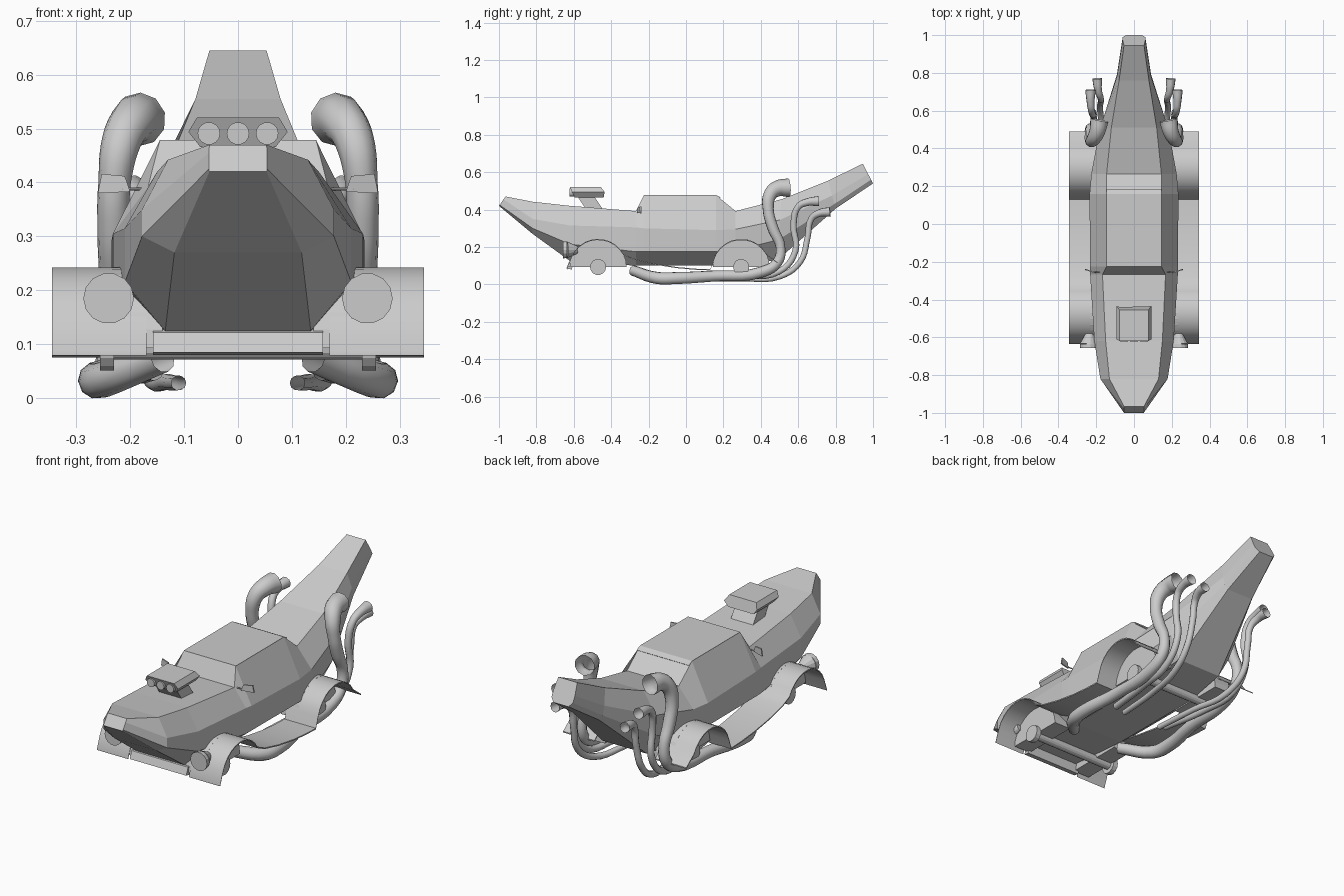
import bpy, bmesh, math
from mathutils import Vector

if "Cube" in bpy.data.objects:
    bpy.data.objects.remove(bpy.data.objects["Cube"])


def smooth(ob, angle):
    bpy.ops.object.select_all(action='DESELECT')
    ob.select_set(True)
    bpy.context.view_layer.objects.active = ob
    bpy.ops.object.shade_smooth_by_angle(angle=math.radians(angle))


def mesh(name, verts, faces):
    me = bpy.data.meshes.new(name)
    me.from_pydata(verts, [], faces)
    bm = bmesh.new()
    bm.from_mesh(me)
    bmesh.ops.recalc_face_normals(bm, faces=bm.faces)
    bm.to_mesh(me)
    bm.free()
    ob = bpy.data.objects.new(name, me)
    bpy.context.collection.objects.link(ob)
    return ob


def loft(name, rings):
    """Skin equal-sized rings of points and cap both ends."""
    n = len(rings[0])
    verts = [p for r in rings for p in r]
    faces = [(i * n + j, i * n + (j + 1) % n, (i + 1) * n + (j + 1) % n, (i + 1) * n + j)
             for i in range(len(rings) - 1) for j in range(n)]
    faces += [tuple(range(n)), tuple(range(len(verts) - n, len(verts)))]
    return mesh(name, verts, faces)


def disc(name, p0, p1, r0, r1, n=14):
    """Cylinder or cone between two points."""
    a, b = Vector(p0), Vector(p1)
    q = (b - a).to_track_quat('Z', 'Y')
    ring = lambda c, r: [c + q @ Vector((r * math.cos(t * math.tau / n), r * math.sin(t * math.tau / n), 0))
                         for t in range(n)]
    return loft(name, [ring(a, r0), ring(b, r1)])


def side_prism(name, prof, x0, x1):
    """Extrude a (y, z) profile across x."""
    return loft(name, [[(x, y, z) for y, z in prof] for x in (x0, x1)])


def pipe(name, pts, side):
    """Open smooth tube through points (x, y, z, radius)."""
    cu = bpy.data.curves.new(name, 'CURVE')
    cu.dimensions = '3D'
    cu.bevel_depth = 1.0
    cu.bevel_resolution = 3
    cu.resolution_u = 5
    sp = cu.splines.new('BEZIER')
    sp.bezier_points.add(len(pts) - 1)
    for bp, (x, y, z, r) in zip(sp.bezier_points, pts):
        bp.co = (side * x, y, z)
        bp.radius = r
        bp.handle_left_type = bp.handle_right_type = 'AUTO'
    ob = bpy.data.objects.new(name, cu)
    bpy.context.collection.objects.link(ob)
    bpy.ops.object.select_all(action='DESELECT')
    ob.select_set(True)
    bpy.context.view_layer.objects.active = ob
    bpy.ops.object.convert(target='MESH')
    smooth(bpy.context.view_layer.objects.active, 50)


# Hull with cabin: y top, z top, half top, y bottom, z bottom, half bottom, half width, z shoulder, z lower
sections = [
    (-.965, .47, .053, -1.0, .42, .053, .054, .455, .425),
    (-.82, .442, .13, -.82, .27, .118, .178, .35, .3),
    (-.62, .42, .15, -.62, .125, .135, .21, .315, .215),
    (-.268, .392, .167, -.268, .1, .14, .232, .305, .175),
    (-.225, .478, .145, -.225, .1, .14, .233, .30, .175),
    (.16, .478, .145, .16, .1, .14, .235, .29, .175),
    (.265, .392, .145, .265, .1, .14, .226, .295, .18),
    (.51, .455, .12, .49, .13, .125, .182, .345, .24),
    (.76, .555, .079, .8, .405, .075, .09, .475, .43),
    (.945, .645, .053, 1.0, .54, .042, .06, .59, .56),
]
rings = []
for yt, zt, a, yb, zb, b, w, zs, zl in sections:
    half = [(a, zt), (w, zs), (w, zl), (b, zb)]
    outline = half + [(-x, z) for x, z in reversed(half)]
    rings.append([(x, yt + (yb - yt) * (zt - z) / (zt - zb), z) for x, z in outline])
loft("hull", rings)

# Roof panel with short rear overhang
side_prism("roof", [(-.225, .474), (-.225, .479), (.16, .479), (.185, .466), (.18, .462), (.155, .474)], -.146, .146)

# Hood scoop with three intake rings
hexa = [(.07, .466), (.092, .494), (.076, .521), (-.076, .521), (-.092, .494), (-.07, .466)]
front_y = [-.595, -.61, -.62, -.62, -.61, -.595]
back_y = [-.44, -.435, -.455, -.455, -.435, -.44]
loft("scoop", [[(x, y, z) for (x, z), y in zip(hexa, ys)] for ys in (front_y, back_y)])
side_prism("scoop_stalk", [(-.58, .47), (-.49, .47), (-.44, .395), (-.53, .395)], -.062, .062)
for x in (-.054, 0, .054):
    disc("scoop_intake", (x, -.622, .491), (x, -.59, .491), .021, .021)

# Front bumper
side_prism("bumper", [(-.6, .132), (-.625, .122), (-.64, .085), (-.61, .08)], -.158, .158)

# Axles
for y in (-.47, .295):
    disc("axle", (-.24, y, .093), (.24, y, .093), .022, .022)


def arch(y, a0, a1, n):
    """Arc of points over a wheel centre, angles from a0 to a1 degrees."""
    return [(y + .152 * math.cos(math.radians(a0 + (a1 - a0) * i / n)),
             .094 + .149 * math.sin(math.radians(a0 + (a1 - a0) * i / n))) for i in range(n + 1)]


fender = ([(-.635, .085)] + arch(-.47, 160, 28, 10) + [(-.28, .138), (-.17, .112), (-.05, .093), (.05, .084), (.13, .081)]
          + arch(.295, 165, 28, 10) + [(.49, .118)])
big = [(.14, -.285, .075, .028), (.25, -.15, .034, .033), (.264, -.05, .034, .033), (.24, .15, .045, .03),
       (.235, .4, .065, .03), (.233, .49, .12, .028), (.231, .505, .2, .026), (.231, .465, .3, .03),
       (.229, .44, .4, .03), (.215, .45, .48, .037), (.195, .49, .513, .043), (.183, .55, .517, .05)]
mid = [(.155, .05, .05, .017), (.19, .3, .045, .017), (.21, .5, .07, .017), (.215, .585, .18, .017),
       (.215, .575, .32, .017), (.225, .6, .415, .018), (.23, .65, .44, .021), (.23, .71, .445, .028)]
inner = [(.11, .06, .028, .014), (.13, .3, .03, .015), (.165, .5, .042, .016), (.18, .61, .12, .016),
         (.175, .65, .25, .016), (.178, .67, .35, .017), (.19, .71, .38, .02), (.195, .77, .388, .026)]

for s in (-1, 1):
    # Fender strip and running board
    strip = side_prism("fender", fender + [(y, z - .006) for y, z in reversed(fender)], s * .17, s * .345)
    smooth(strip, 30)
    for y in (-.47, .295):
        # Wheel well wall and hub
        side_prism("wheel_well", arch(y, 0, 180, 14), s * .14, s * .234)
        disc("hub", (s * .23, y, .093), (s * .256, y, .093), .043, .043)
    # Headlight
    disc("headlight", (s * .24, -.657, .185), (s * .24, -.635, .185), .047, .045)
    disc("headlight_shell", (s * .24, -.635, .185), (s * .235, -.58, .185), .045, .02)
    # Side mirror and stalk
    disc("mirror_stalk", (s * .15, -.255, .388), (s * .215, -.255, .388), .003, .003, 8)
    plate = [(.2, .383), (.21, .412), (.253, .416), (.26, .38)]
    loft("mirror", [[(s * x, y + (x - .2) * .3, z) for x, z in plate] for y in (-.262, -.255)])
    # Exhaust pipes
    pipe("large_exhaust", big, s)
    pipe("middle_exhaust", mid, s)
    pipe("inner_exhaust", inner, s)
